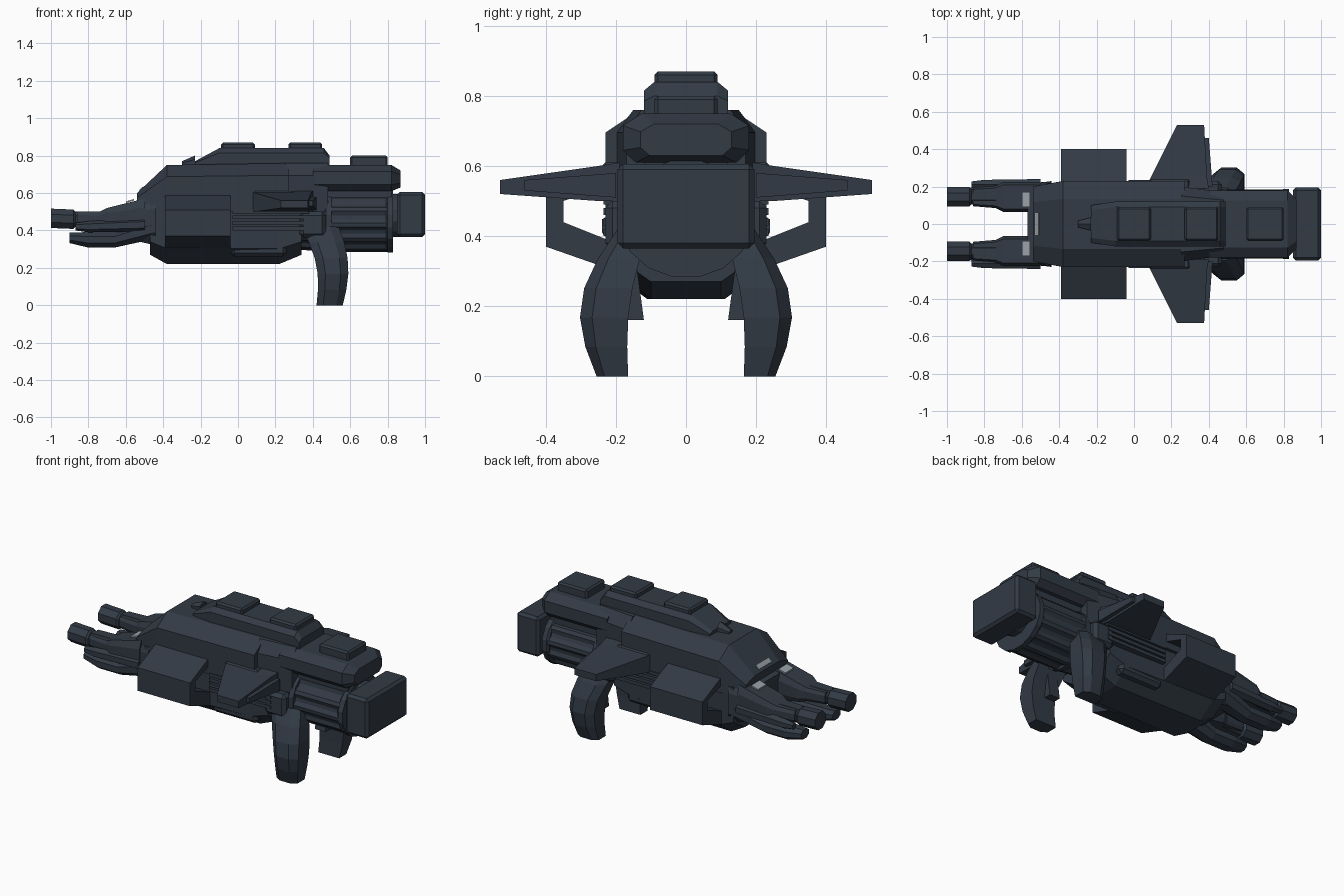
import bpy, bmesh, math

cube = bpy.data.objects.get("Cube")
if cube:
    bpy.data.objects.remove(cube, do_unlink=True)


def material(name, rgb):
    m = bpy.data.materials.new(name)
    m.use_nodes = True
    m.diffuse_color = (*rgb, 1)
    m.node_tree.nodes["Principled BSDF"].inputs["Base Color"].default_value = (*rgb, 1)
    return m


SLATE = material("dark slate", (.032, .043, .06))
PALE = material("pale grey", (.32, .36, .39))


def loft(name, rings, mirror=False, bevel=0, paint=SLATE):
    """Skin equal-length rings of points and cap both ends."""
    bm = bmesh.new()
    rows = [[bm.verts.new(point) for point in ring] for ring in rings]
    for row, following in zip(rows, rows[1:]):
        for i in range(len(row)):
            bm.faces.new((row[i - 1], row[i], following[i], following[i - 1]))
    bm.faces.new(rows[0])
    bm.faces.new(rows[-1])
    bmesh.ops.recalc_face_normals(bm, faces=bm.faces)
    mesh = bpy.data.meshes.new(name)
    bm.to_mesh(mesh)
    bm.free()
    mesh.materials.append(paint)
    part = bpy.data.objects.new(name, mesh)
    bpy.context.collection.objects.link(part)
    if bevel:
        chamfer = part.modifiers.new("bevel", 'BEVEL')
        chamfer.width, chamfer.segments = bevel, 1
    if mirror:
        part.modifiers.new("mirror", 'MIRROR').use_axis = (False, True, False)


def slab(y, front, back, low, high):
    """Upright rectangle across the model, at one distance from the middle."""
    return [(front, y, low), (back, y, low), (back, y, high), (front, y, high)]


def box(name, x, y, z, **options):
    loft(name, [slab(side, *x, *z) for side in y], **options)


def hull(name, stations, floor=1, roof=1, centre=0, **options):
    """Long body; stations are x, half width, bottom, top. Floor and roof narrow its edges."""
    rings = []
    for x, width, low, high in stations:
        corner = (high - low) / 4
        half = [(floor * width, low), (width, low + corner), (width, high - corner), (roof * width, high)]
        rings.append([(x, centre + y, z) for y, z in half] + [(x, centre - y, z) for y, z in reversed(half)])
    loft(name, rings, **options)


def tube(name, stations, sides=8, centre=0, groove=0, stretch=1, **options):
    """Round body along x; stations are x, height, radius. Groove cuts lengthwise ribs."""
    rings = []
    for x, height, radius in stations:
        ring = []
        for i in range(sides):
            angle = math.tau * (i + .5) / sides
            reach = radius - groove * (i // 2 % 2)
            ring.append((x, centre + stretch * reach * math.cos(angle), height + reach * math.sin(angle)))
        rings.append(ring)
    loft(name, rings, **options)


# Main body: sloped upper shell, keel and nose
hull("upper_hull", [(-.54, .2, .5, .6), (-.38, .23, .5, .75), (.27, .23, .5, .76)], roof=.58)
hull("upper_hull_rear", [(.25, .2, .5, .76), (.48, .17, .5, .76)], roof=.75)
hull("lower_hull", [(-.47, .22, .27, .55), (-.38, .22, .22, .55), (.22, .2, .22, .55), (.34, .2, .27, .55)],
     floor=.5)
hull("nose_block", [(-.57, .21, .35, .55), (-.44, .23, .32, .58)], floor=.8, roof=.9)
box("belly_panel", x=(-.04, .26), y=(.13, .2), z=(.26, .39), mirror=True, bevel=.02)

# Top ridge with two raised plates and a small hatch
hull("top_ridge", [(-.23, .1, .74, .77), (-.1, .12, .74, .84), (.46, .12, .74, .84), (.49, .12, .74, .8)],
     roof=.75)
for label, middle in (("front", 0), ("rear", .36)):
    box(label + "_ridge_plate", x=(middle - .09, middle + .09), y=(-.09, .09), z=(.82, .87), bevel=.01)
tube("roof_hatch", [(-.3, .75, .02), (-.23, .76, .04)], sides=6)

# Hollow frame on each flank
outer = [(.2, .6), (.4, .51), (.4, .37), (.2, .3)]
inner = [(.2, .55), (.35, .5), (.35, .44), (.2, .38)]
loft("side_frame", [[(x, y, z) for y, z in outer + inner[::-1]] for x in (-.39, -.04)], mirror=True)

# Swept wings with trailing flap and root fairing
loft("wing", [slab(.19, .06, .4, .5, .61), slab(.25, .09, .39, .5, .6), slab(.53, .23, .375, .52, .56)],
     mirror=True)
loft("wing_flap", [slab(.2, .36, .42, .51, .58), slab(.46, .36, .4, .53, .56)], mirror=True)
box("wing_root_fairing", x=(.08, .3), y=(.18, .24), z=(.52, .61), mirror=True, bevel=.01)

# Exposed pipes between the keel and the engine
for i in range(4):
    height = .4 + .03 * i
    box("flank_pipe", x=(-.03, .38), y=(.18, .235), z=(height, height + .02), mirror=True)
box("flank_coupling", x=(.33, .47), y=(.14, .23), z=(.36, .5), mirror=True, bevel=.02)

# Ribbed engine, collars and tail block
tube("engine_core", [(.3, .45, .15), (.46, .45, .165), (.8, .45, .165)], sides=48, groove=.014, stretch=1.12)
for label, x in (("front", .46), ("rear", .79)):
    tube(label + "_engine_collar", [(x, .45, .16), (x + .01, .45, .17), (x + .04, .45, .17)],
         sides=16, stretch=1.13)
tube("tail_neck", [(.82, .48, .12), (.87, .48, .12)], sides=12)
box("tail_block", x=(.85, 1), y=(-.195, .195), z=(.365, .605), bevel=.015)

# Rear housing above the engine
hull("rear_housing", [(.4, .18, .61, .75), (.82, .18, .61, .75), (.87, .13, .63, .72)], floor=.8, roof=.7)
box("rear_housing_plate", x=(.6, .8), y=(-.09, .09), z=(.74, .8), bevel=.01)
box("housing_support", x=(.45, .82), y=(-.12, .12), z=(.55, .63))

# Bowed rear legs, lofted upward from the foot
leg = []
for step in range(6):
    t = step / 5
    bow = math.sin(math.pi * t)
    x, y = .49 - .05 * t + .04 * bow, .21 - .06 * t + .05 * bow
    length, width = .07 + .03 * t, .045 + .025 * bow
    leg.append([(x - length, y - width, .42 * t), (x + length, y - width, .42 * t),
                (x + length, y + width / 2, .42 * t), (x + length / 2, y + width, .42 * t),
                (x - length / 2, y + width, .42 * t), (x - length, y + width / 2, .42 * t)])
loft("rear_leg", leg, mirror=True)
loft("leg_brace", [[(x, y + shift, z) for x, y in ((.43, .12), (.5, .12), (.5, .17), (.43, .17))]
                   for z, shift in ((.16, 0), (.31, .02))], mirror=True)

# Twin front guns: upper barrels, shrouds and lower barrels
tube("upper_barrel", [(-1, .465, .056), (-.88, .46, .056), (-.87, .46, .045), (-.55, .46, .045)],
     centre=.145, mirror=True)
hull("barrel_shroud", [(-.86, .05, .43, .5), (-.74, .06, .42, .5), (-.7, .08, .41, .52), (-.5, .08, .38, .57)],
     centre=.145, roof=.8, floor=.8, mirror=True)
tube("lower_barrel", [(-.9, .36, .03), (-.8, .35, .045), (-.66, .35, .045), (-.45, .41, .06)],
     centre=.15, stretch=1.4, mirror=True)
tube("outer_barrel", [(-.87, .42, .02), (-.8, .42, .03), (-.5, .43, .035)], sides=6, centre=.21, mirror=True)

# Pale lamps on the gun roots and along the nose
loft("gun_lamp", [[(-.6, y, .547), (-.555, y, .56), (-.555, y, .568), (-.6, y, .555)] for y in (.09, .17)],
     mirror=True, paint=PALE)
loft("nose_lamp", [[(-.525, y, .61), (-.508, y, .627), (-.51, y, .634), (-.529, y, .615)] for y in (-.06, .06)],
     paint=PALE)
